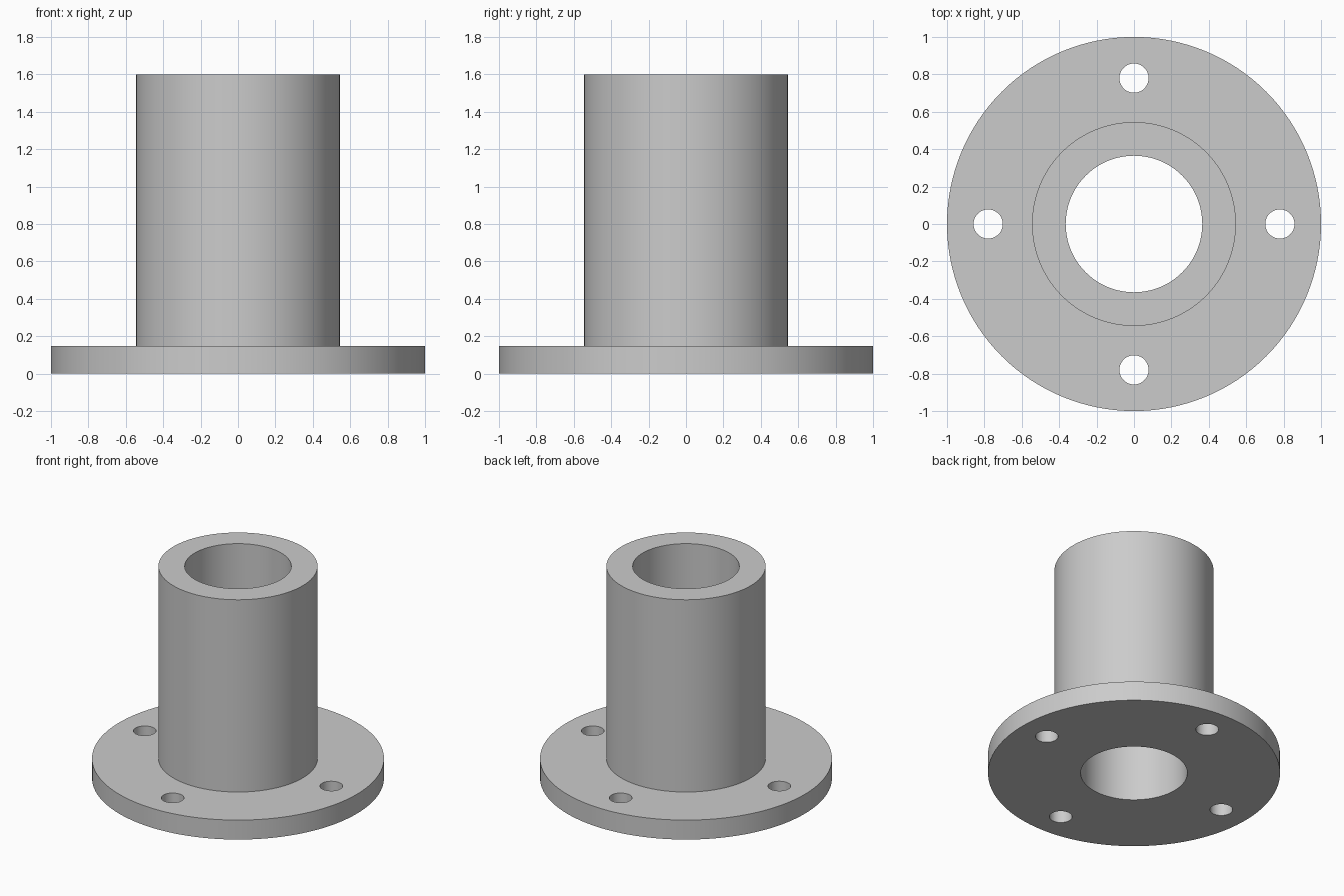
import bpy
import bmesh
from math import radians, tau
from mathutils import Matrix, Vector

cube = bpy.data.objects.get("Cube")
if cube:
    bpy.data.objects.remove(cube, do_unlink=True)

# Main dimensions
FLANGE_R, SLEEVE_R, BORE_R = 1.0, 0.545, 0.365
FLANGE_H, TOTAL_H = 0.147, 1.6
BOLT_R, BOLT_CIRCLE, BOLT_COUNT = 0.078, 0.78, 4
SEGMENTS = 128

grey = bpy.data.materials.new("plain_grey")
grey.use_nodes = True
colour = (0.6, 0.6, 0.6, 1.0)
grey.diffuse_color = colour
grey.node_tree.nodes["Principled BSDF"].inputs["Base Color"].default_value = colour


def add_object(name, bm):
    bmesh.ops.recalc_face_normals(bm, faces=bm.faces[:])
    mesh = bpy.data.meshes.new(name)
    bm.to_mesh(mesh)
    bm.free()
    mesh.materials.append(grey)
    obj = bpy.data.objects.new(name, mesh)
    bpy.context.collection.objects.link(obj)
    return obj


# Flange and sleeve: one closed profile turned about the z axis
profile = [(BORE_R, 0), (FLANGE_R, 0), (FLANGE_R, FLANGE_H),
           (SLEEVE_R, FLANGE_H), (SLEEVE_R, TOTAL_H), (BORE_R, TOTAL_H)]
bm = bmesh.new()
ring = [bm.verts.new((r, 0, z)) for r, z in profile]
edges = [bm.edges.new((a, b)) for a, b in zip(ring, ring[1:] + ring[:1])]
bmesh.ops.spin(bm, geom=ring + edges, cent=(0, 0, 0), axis=(0, 0, 1),
               angle=tau, steps=SEGMENTS, use_duplicate=False)
bmesh.ops.remove_doubles(bm, verts=bm.verts[:], dist=0.0001)
body = add_object("flanged_sleeve", bm)

# Bolt holes: a ring of cylinders cut through the flange
bm = bmesh.new()
for i in range(BOLT_COUNT):
    turn = Matrix.Rotation(tau * i / BOLT_COUNT, 4, 'Z')
    place = turn @ Matrix.Translation(Vector((BOLT_CIRCLE, 0, FLANGE_H / 2)))
    bmesh.ops.create_cone(bm, cap_ends=True, segments=48, radius1=BOLT_R,
                          radius2=BOLT_R, depth=FLANGE_H * 2, matrix=place)
cutter = add_object("bolt_hole_cutter", bm)
cutter.hide_render = True

cut = body.modifiers.new("bolt_holes", 'BOOLEAN')
cut.operation = 'DIFFERENCE'
cut.solver = 'EXACT'
cut.object = cutter

bpy.ops.object.select_all(action='DESELECT')
body.select_set(True)
bpy.context.view_layer.objects.active = body
bpy.ops.object.modifier_apply(modifier=cut.name)
bpy.data.objects.remove(cutter, do_unlink=True)

# Smooth walls with crisp rims
bpy.ops.object.shade_smooth_by_angle(angle=radians(30))
